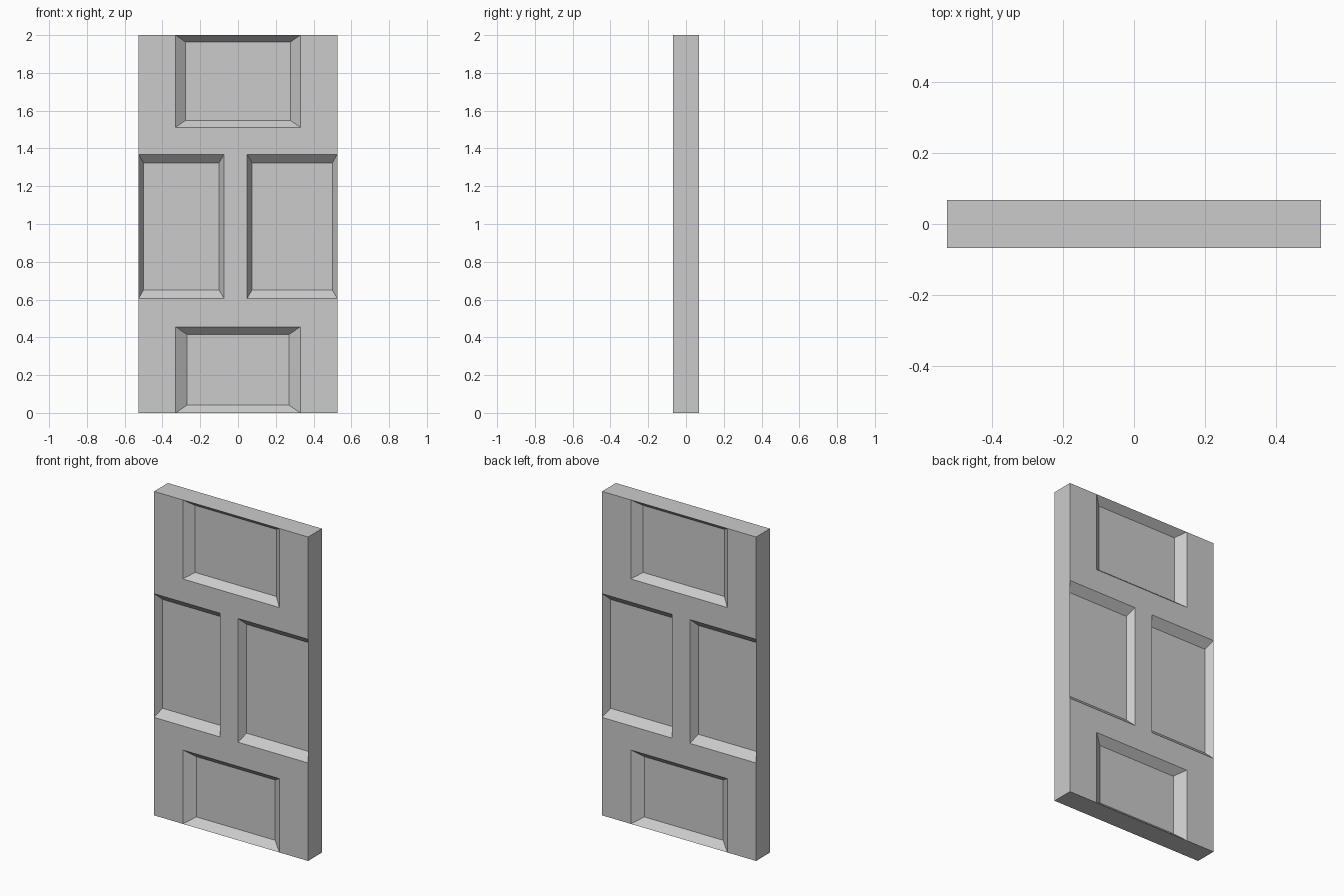
import bpy
import bmesh

if "Cube" in bpy.data.objects:
    bpy.data.objects.remove(bpy.data.objects["Cube"])

W, H, T = 0.526, 2.0, 0.0675      # half width, height, half thickness
DEPTH = 0.045                     # panel recess depth
B = 0.33                          # half width of top and bottom panels
L, R = -0.074, 0.048              # inner edges of the middle panels
Z1, Z2, Z3, Z4 = 0.456, 0.605, 1.369, 1.512

bm = bmesh.new()


def face(points):
    bm.faces.new([bm.verts.new(p) for p in points])


def rect(x0, x1, z0, z1, y):
    return [(x0, y, z0), (x1, y, z0), (x1, y, z1), (x0, y, z1)]


def panel(x0, x1, z0, z1, dx, dz):
    """Recessed panel with four sloping sides."""
    outer = rect(x0, x1, z0, z1, -T)
    inner = rect(x0 + dx, x1 - dx, z0 + dz, z1 - dz, -T + DEPTH)
    face(inner)
    for i in range(4):
        j = (i + 1) % 4
        face([outer[i], outer[j], inner[j], inner[i]])


# Frame face: one outline running around the panels
outline = [(-W, 0), (-B, 0), (-B, Z1), (B, Z1), (B, 0), (W, 0),
           (W, Z2), (R, Z2), (R, Z3), (W, Z3),
           (W, H), (B, H), (B, Z4), (-B, Z4), (-B, H), (-W, H),
           (-W, Z3), (L, Z3), (L, Z2), (-W, Z2)]
face([(x, -T, z) for x, z in outline])

# Panels
panel(-B, B, Z4, H, 0.053, 0.037)
panel(-B, B, 0, Z1, 0.061, 0.042)
panel(-W, L, Z2, Z3, 0.026, 0.046)
panel(R, W, Z2, Z3, 0.027, 0.046)
bmesh.ops.remove_doubles(bm, verts=bm.verts[:], dist=1e-5)

# Door edges: pull the outer boundary back to the middle plane
border = [e for e in bm.edges if e.is_boundary]
new = bmesh.ops.extrude_edge_only(bm, edges=border)["geom"]
for v in new:
    if isinstance(v, bmesh.types.BMVert):
        v.co.y = 0
bmesh.ops.recalc_face_normals(bm, faces=bm.faces[:])
bm.faces.ensure_lookup_table()
if bm.faces[0].normal.y > 0:
    bmesh.ops.reverse_faces(bm, faces=bm.faces[:])

mesh = bpy.data.meshes.new("door")
bm.to_mesh(mesh)
bm.free()
door = bpy.data.objects.new("door", mesh)
bpy.context.collection.objects.link(door)

# Back side is a mirror of the front
mirror = door.modifiers.new("mirror", 'MIRROR')
mirror.use_axis = (False, True, False)
